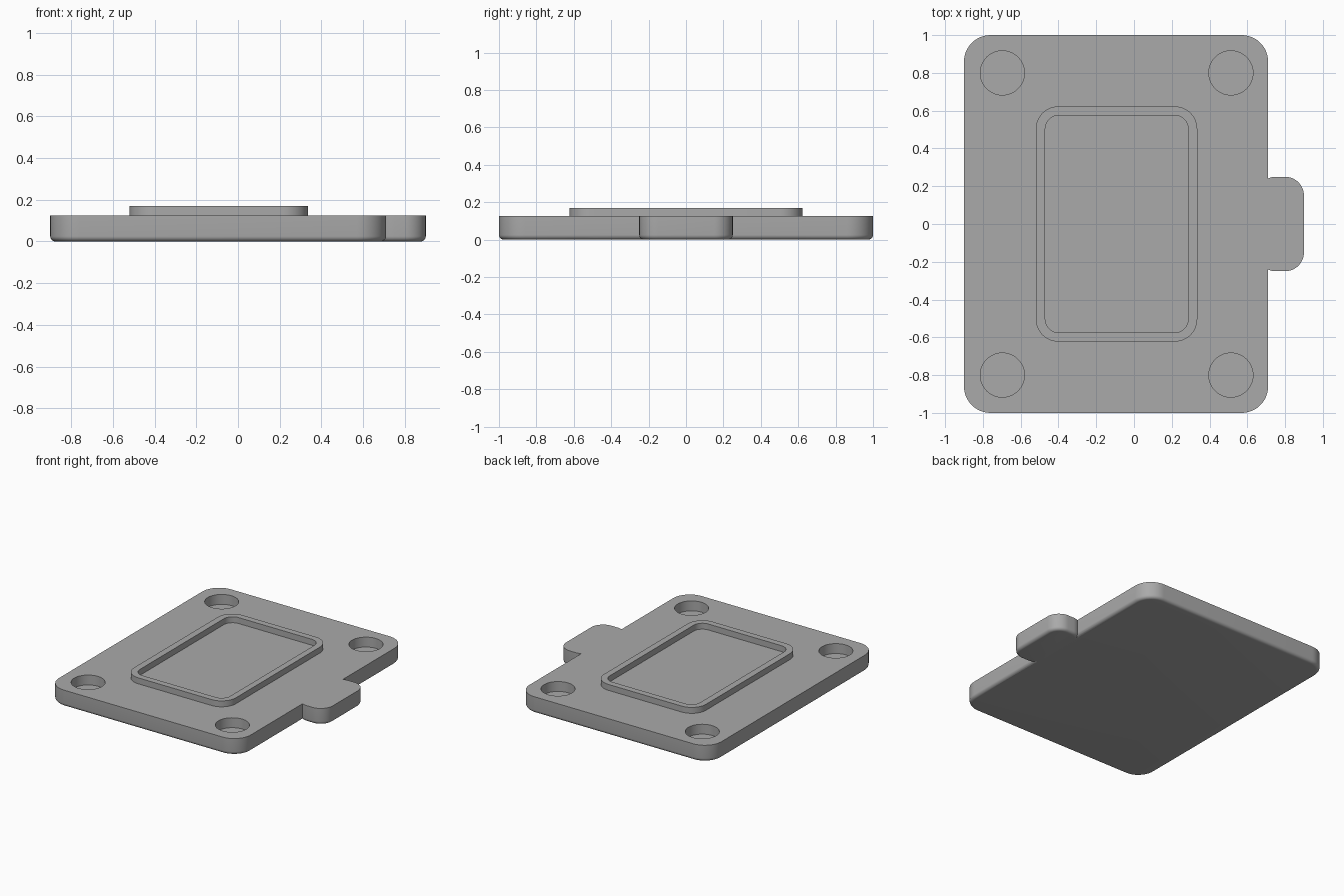
import bpy, bmesh, math

cube = bpy.data.objects.get("Cube")
if cube:
    bpy.data.objects.remove(cube, do_unlink=True)

grey = bpy.data.materials.new("plain grey")
grey.use_nodes = True
colour = (0.4, 0.4, 0.4, 1)
grey.diffuse_color = colour
grey.node_tree.nodes["Principled BSDF"].inputs["Base Color"].default_value = colour

TOP = 0.125
RIM_TOP = 0.17
FILLET = 0.025


def rounded_rect(x0, x1, y0, y1, r, inset=0.0, steps=12):
    """Counter-clockwise outline with round corners, shrunk by inset."""
    corners = [(x1 - r, y1 - r), (x0 + r, y1 - r), (x0 + r, y0 + r), (x1 - r, y0 + r)]
    points = []
    for quarter, (cx, cy) in enumerate(corners):
        for i in range(steps + 1):
            a = (quarter + i / steps) * math.pi / 2
            points.append((cx + (r - inset) * math.cos(a), cy + (r - inset) * math.sin(a)))
    return points


def loft(name, rings, capped=True):
    """Skin a stack of (outline, height) rings."""
    bm = bmesh.new()
    loops = [[bm.verts.new((x, y, z)) for x, y in outline] for outline, z in rings]
    for low, high in zip(loops, loops[1:]):
        n = len(low)
        for i in range(n):
            j = (i + 1) % n
            bm.faces.new((low[i], low[j], high[j], high[i]))
    if capped:
        bm.faces.new(loops[0][::-1])
        bm.faces.new(loops[-1])
    mesh = bpy.data.meshes.new(name)
    bm.to_mesh(mesh)
    bm.free()
    obj = bpy.data.objects.new(name, mesh)
    bpy.context.collection.objects.link(obj)
    mesh.materials.append(grey)
    return obj


def slab(name, x0, x1, y0, y1, r):
    """Rounded slab with a filleted lower edge."""
    rings = []
    for i in range(7):
        a = i / 6 * math.pi / 2
        inset = FILLET * (1 - math.sin(a))
        rings.append((rounded_rect(x0, x1, y0, y1, r, inset), FILLET * (1 - math.cos(a))))
    rings.append((rounded_rect(x0, x1, y0, y1, r), TOP))
    return loft(name, rings)


def combine(target, tool, operation):
    mod = target.modifiers.new(operation.lower(), "BOOLEAN")
    mod.operation = operation
    mod.solver = "EXACT"
    mod.object = tool
    bpy.context.view_layer.objects.active = target
    bpy.ops.object.modifier_apply(modifier=mod.name)
    bpy.data.objects.remove(tool, do_unlink=True)


# Base plate with its side tab
plate = slab("base_plate", -0.9, 0.71, -1, 1, 0.14)
combine(plate, slab("side_tab", 0.65, 0.9, -0.25, 0.25, 0.1), "UNION")

# Blind round holes near the corners
for x in (-0.697, 0.513):
    for y in (-0.8, 0.8):
        circle = [(x + 0.117 * math.cos(t * math.pi / 24), y + 0.117 * math.sin(t * math.pi / 24))
                  for t in range(48)]
        combine(plate, loft("hole_cutter", [(circle, 0.05), (circle, 0.3)]), "DIFFERENCE")

# Raised rim around the middle panel
outer = rounded_rect(-0.52, 0.335, -0.623, 0.623, 0.12)
inner = rounded_rect(-0.47, 0.287, -0.575, 0.575, 0.072)
rim = loft("raised_rim", [(outer, TOP), (outer, RIM_TOP), (inner, RIM_TOP), (inner, TOP)], False)

for obj in (plate, rim):
    bpy.ops.object.select_all(action="DESELECT")
    obj.select_set(True)
    bpy.context.view_layer.objects.active = obj
    bpy.ops.object.shade_smooth_by_angle(angle=math.radians(30))
